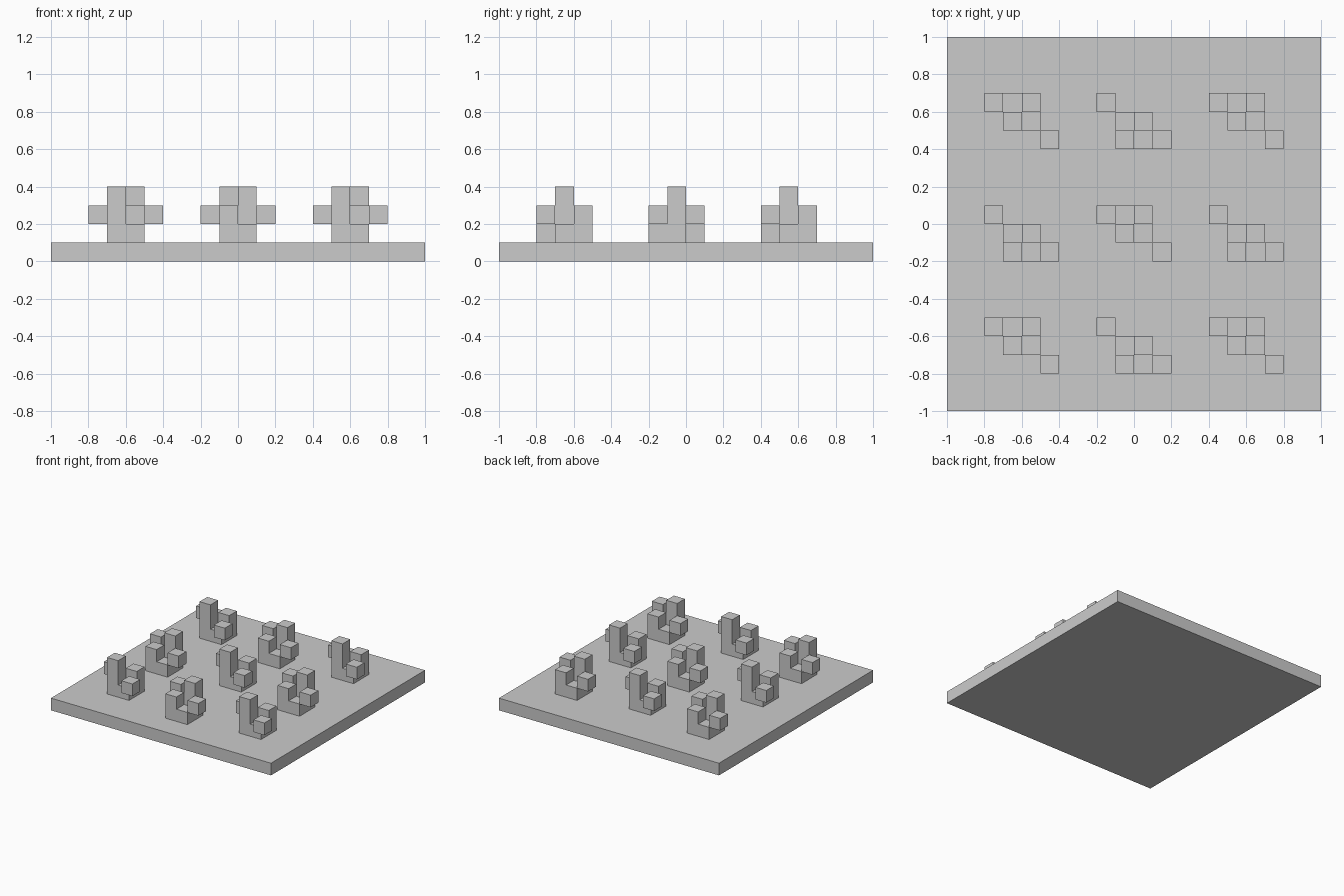
import bpy, bmesh, math
from mathutils import Matrix, Vector

if "Cube" in bpy.data.objects:
    bpy.data.objects.remove(bpy.data.objects["Cube"])

U = 0.1  # block size


def add_box(bm, lo, hi):
    lo, hi = Vector(lo), Vector(hi)
    bmesh.ops.create_cube(bm, size=1, matrix=Matrix.Translation((lo + hi) / 2)
                          @ Matrix.Diagonal((*(hi - lo), 1)))


def make_mesh(name, boxes):
    bm = bmesh.new()
    for lo, hi in boxes:
        add_box(bm, lo, hi)
    mesh = bpy.data.meshes.new(name)
    bm.to_mesh(mesh)
    bm.free()
    return mesh


def place(name, mesh, loc=(0, 0, 0), turn=0):
    obj = bpy.data.objects.new(name, mesh)
    obj.location = loc
    obj.rotation_euler.z = turn
    bpy.context.collection.objects.link(obj)


# Base slab
place("base_plate", make_mesh("base_plate", [((-1, -1, 0), (1, 1, U))]))

# Block cluster on a 4 x 3 grid: column, row, bottom level, top level
blocks = [
    (1, 1, 0, 3),  # tall post
    (2, 2, 0, 2),  # short post
    (2, 1, 0, 1),  # low steps
    (1, 2, 0, 1),
    (0, 2, 1, 2),  # raised corner blocks
    (3, 0, 1, 2),
]
cluster = make_mesh("block_cluster", [
    (((i - 2) * U, (j - 1.5) * U, z0 * U), ((i - 1) * U, (j - 0.5) * U, z1 * U))
    for i, j, z0, z1 in blocks])

# 3 x 3 array, every other cluster turned half way round
for row in range(3):
    for col in range(3):
        turn = math.pi * ((row + col) % 2)
        place(f"block_cluster_{row}_{col}", cluster,
              ((col - 1) * 0.6, (row - 1) * 0.6 - 0.05, U), turn)
